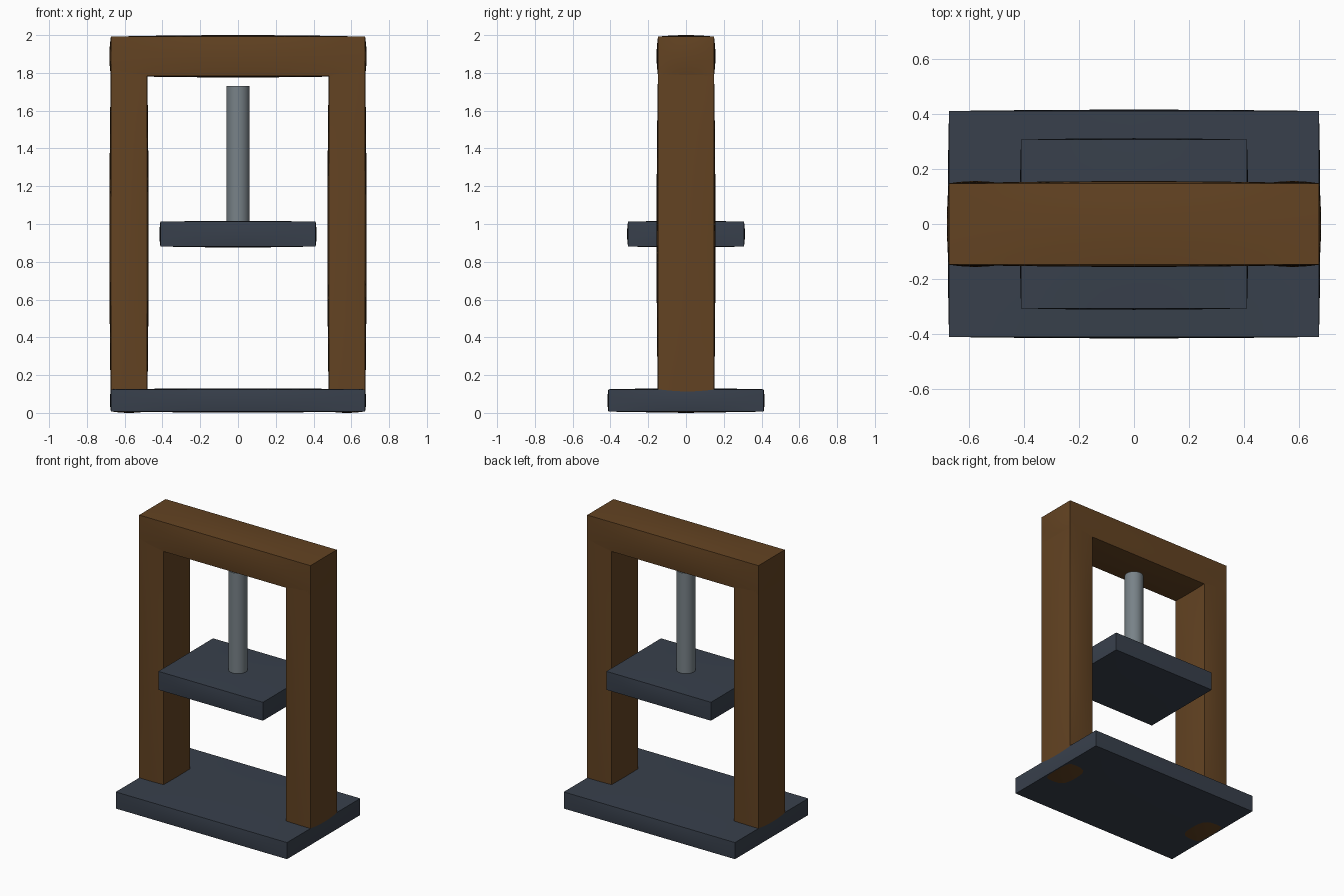
import bpy, bmesh, math

if "Cube" in bpy.data.objects:
    bpy.data.objects.remove(bpy.data.objects["Cube"])


def material(name, rgb):
    m = bpy.data.materials.new(name)
    m.diffuse_color = (*rgb, 1)
    m.use_nodes = True
    m.node_tree.nodes["Principled BSDF"].inputs["Base Color"].default_value = m.diffuse_color
    return m


WOOD = material("brown wood", (0.125, 0.056, 0.016))
IRON = material("dark iron", (0.0395, 0.051, 0.072))
STEEL = material("grey steel", (0.188, 0.223, 0.246))


def finish(name, bm, mat):
    mesh = bpy.data.meshes.new(name)
    bm.to_mesh(mesh)
    bm.free()
    mesh.materials.append(mat)
    obj = bpy.data.objects.new(name, mesh)
    bpy.context.collection.objects.link(obj)
    bpy.ops.object.select_all(action='DESELECT')
    obj.select_set(True)
    bpy.context.view_layer.objects.active = obj
    bpy.ops.object.shade_smooth_by_angle(angle=math.radians(35))
    return obj


def pillow_box(name, lo, hi, mat, bulge=0.006):
    """Box with straight edges whose six faces swell slightly outward."""
    bm = bmesh.new()
    bmesh.ops.create_cube(bm, size=2)
    bmesh.ops.subdivide_edges(bm, edges=bm.edges[:], cuts=9, use_grid_fill=True)
    for v in bm.verts:
        p = v.co.copy()
        for i in range(3):
            swell = 0
            if abs(p[i]) > 0.999:
                j, k = (i + 1) % 3, (i + 2) % 3
                swell = bulge * (1 - p[j] ** 2) * (1 - p[k] ** 2) * p[i]
            v.co[i] = (lo[i] + hi[i]) / 2 + p[i] * (hi[i] - lo[i]) / 2 + swell
    return finish(name, bm, mat)


# Base plate
pillow_box("base_plate", (-0.673, -0.411, 0.007), (0.673, 0.411, 0.125), IRON, 0.005)

# Wooden frame: two posts and the top beam
for side, x in (("left", -0.577), ("right", 0.577)):
    pillow_box(side + "_post", (x - 0.096, -0.148, 0.008),
               (x + 0.096, 0.148, 1.84), WOOD, 0.008)
pillow_box("top_beam", (-0.673, -0.148, 1.784), (0.673, 0.148, 1.992), WOOD, 0.008)

# Pressing plate
pillow_box("press_plate", (-0.411, -0.307, 0.881), (0.411, 0.307, 1.012), IRON, 0.005)

# Round screw shaft
bm = bmesh.new()
bmesh.ops.create_cone(bm, cap_ends=True, segments=32, radius1=0.062,
                      radius2=0.062, depth=0.75)
bmesh.ops.translate(bm, verts=bm.verts, vec=(0, 0, 1.355))
finish("screw_shaft", bm, STEEL)
